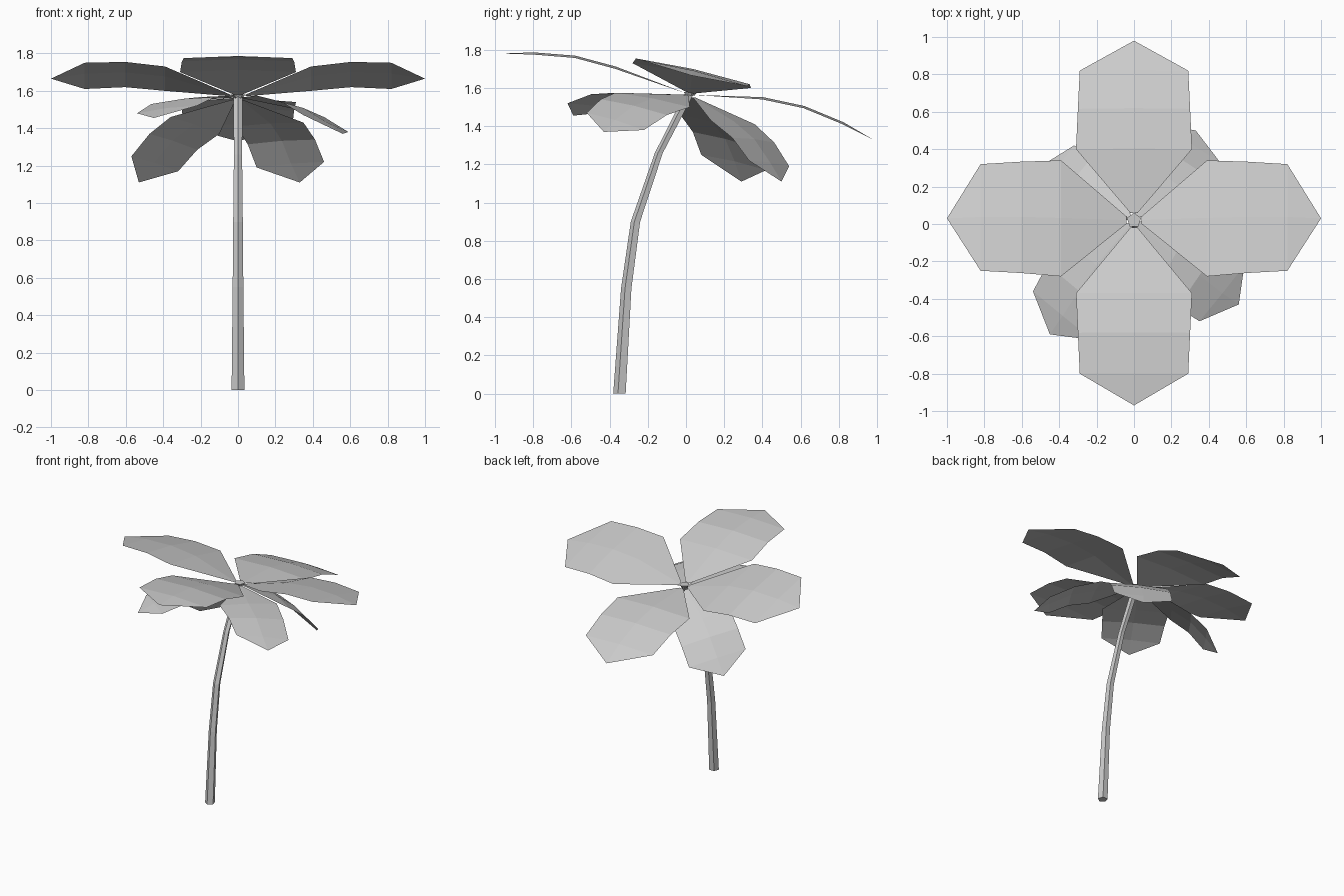
import bpy
import bmesh
import math
from mathutils import Vector

cube = bpy.data.objects.get("Cube")
if cube:
    bpy.data.objects.remove(cube, do_unlink=True)

HUB = Vector((0, 0.02, 1.565))

grey = bpy.data.materials.new("plain grey")
grey.use_nodes = True
colour = (0.6, 0.6, 0.6, 1)
grey.diffuse_color = colour
grey.node_tree.nodes["Principled BSDF"].inputs["Base Color"].default_value = colour


def finish(bm, name):
    """Turn a bmesh into a flat shaded object."""
    mesh = bpy.data.meshes.new(name)
    bm.to_mesh(mesh)
    bm.free()
    mesh.materials.append(grey)
    obj = bpy.data.objects.new(name, mesh)
    bpy.context.collection.objects.link(obj)
    return obj


def leaf(name, base, outer, tip, bulge=0.02):
    """Kite-ended leaf: hub root, base pair, bulged middle row, outer pair, tip."""
    base = [Vector(p) for p in base]
    outer = [Vector(p) for p in outer]
    tip = Vector(tip)
    across = base[1] - base[0]
    along = (outer[0] + outer[1] - base[0] - base[1]) / 2
    up = across.cross(along).normalized()
    if up.z < 0:
        up = -up
    # narrow root beside the hub
    root_mid = HUB.lerp((base[0] + base[1]) / 2, 0.1)
    root = [root_mid - across * 0.03, root_mid + across * 0.03]
    middle = [(b + o) / 2 + up * bulge for b, o in zip(base, outer)]

    bm = bmesh.new()
    rows = []
    for a, b in (root, base, middle, outer):
        rib = (a + b) / 2 + up * (b - a).length * 0.02
        rows.append([bm.verts.new(p) for p in (a, rib, b)])
    for lower, upper in zip(rows, rows[1:]):
        for i in range(2):
            bm.faces.new((lower[i], lower[i + 1], upper[i + 1], upper[i]))
    end = bm.verts.new(tip)
    for i in range(2):
        bm.faces.new((rows[-1][i], rows[-1][i + 1], end))
    bm.normal_update()
    for face in bm.faces:
        if face.normal.z < 0:
            face.normal_flip()
    return finish(bm, name)


def pair(x, y, z):
    """Two points mirrored across the middle plane."""
    return (-x, y, z), (x, y, z)


# Upper leaves: front and back
leaf("upper_leaf_front", pair(0.31, -0.37, 1.70), pair(0.29, -0.80, 1.775), (0, -0.97, 1.78))
leaf("upper_leaf_back", pair(0.31, 0.40, 1.54), pair(0.29, 0.82, 1.41), (0, 0.98, 1.33))

# Upper leaves: left and right
for side, s in (("left", 1), ("right", -1)):
    leaf("upper_leaf_" + side,
         ((s * 0.39, -0.28, 1.73), (s * 0.39, 0.34, 1.60)),
         ((s * 0.82, -0.25, 1.75), (s * 0.82, 0.32, 1.61)),
         (s, 0.03, 1.665), 0.015)

# Lower leaves, each drooping by its own amount
leaf("lower_leaf_back_left",
     ((0.35, 0.13, 1.43), (-0.01, 0.36, 1.41)),
     ((0.46, 0.33, 1.22), (0.10, 0.54, 1.19)), (0.33, 0.50, 1.11))
leaf("lower_leaf_back_right",
     ((-0.36, -0.03, 1.46), (-0.10, 0.29, 1.37)),
     ((-0.57, 0.08, 1.25), (-0.32, 0.42, 1.17)), (-0.53, 0.29, 1.11))
leaf("lower_leaf_front_left",
     ((0.32, 0.02, 1.50), (0.10, -0.37, 1.575)),
     ((0.59, -0.22, 1.38), (0.35, -0.52, 1.47)), (0.56, -0.43, 1.37))
leaf("lower_leaf_front_right",
     ((-0.38, -0.07, 1.54), (-0.02, -0.37, 1.575)),
     ((-0.54, -0.36, 1.48), (-0.22, -0.62, 1.52)), (-0.45, -0.59, 1.455))

# Bent five-sided trunk, capped at both ends
path = [(-0.345, 0, 0.036), (-0.31, 0.55, 0.03), (-0.262, 0.9, 0.027),
        (-0.14, 1.26, 0.023), (HUB.y, 1.57, 0.026)]
SIDES = 5
bm = bmesh.new()
rings = []
for y, z, r in path:
    ring = []
    for k in range(SIDES):
        a = math.tau * k / SIDES - math.pi / 2
        ring.append(bm.verts.new((r * math.cos(a), y + r * math.sin(a), z)))
    rings.append(ring)
for low, high in zip(rings, rings[1:]):
    for k in range(SIDES):
        n = (k + 1) % SIDES
        bm.faces.new((low[k], low[n], high[n], high[k]))
bm.faces.new(rings[0][::-1])
bm.faces.new(rings[-1])
finish(bm, "trunk")

# Small cap where the leaves meet
bm = bmesh.new()
bmesh.ops.create_cone(bm, cap_ends=True, segments=SIDES, radius1=0.025, radius2=0.04, depth=0.02)
bmesh.ops.translate(bm, verts=bm.verts, vec=HUB + Vector((0, 0, 0.005)))
finish(bm, "crown_cap")
